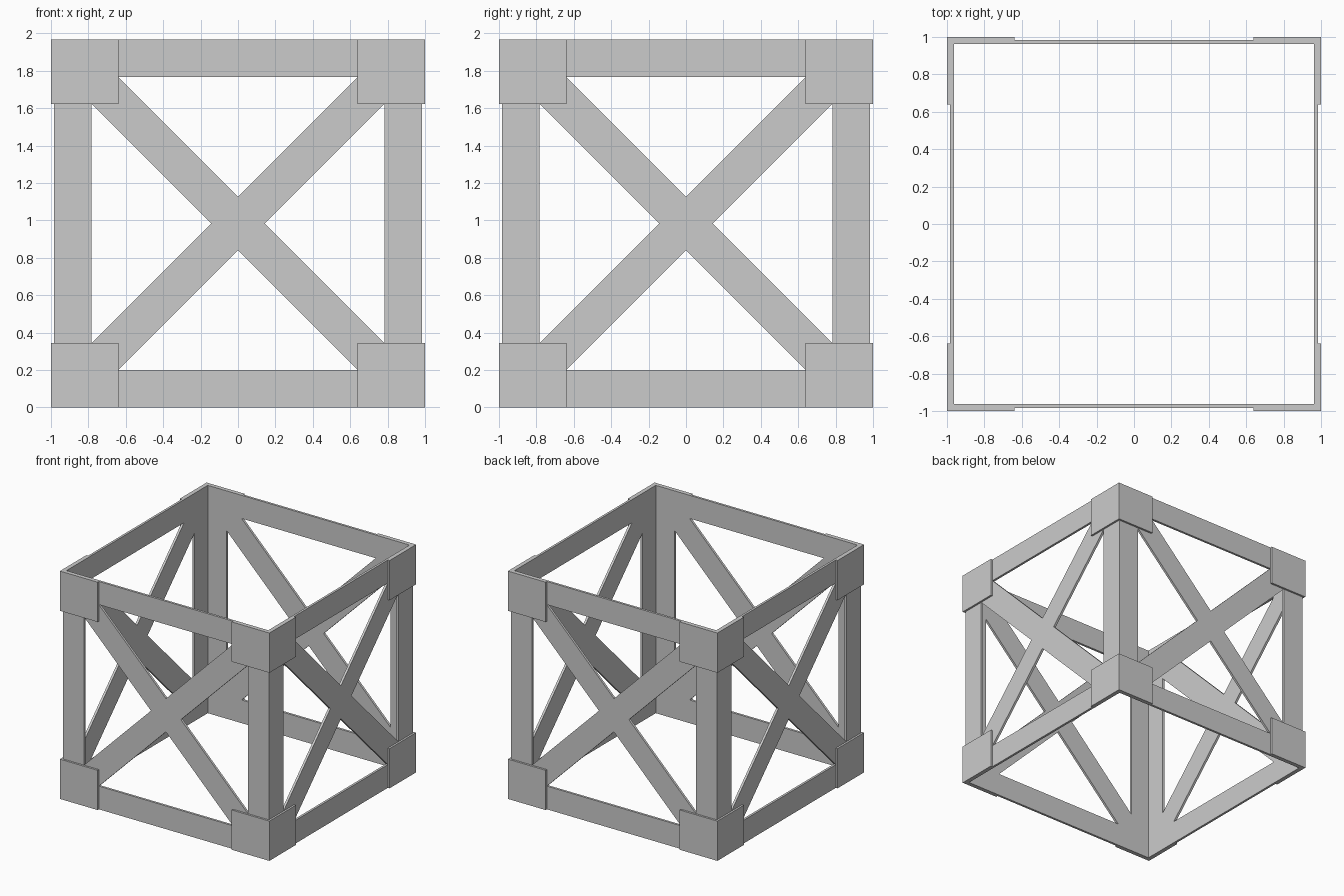
import bpy, bmesh
from math import pi
from mathutils import Matrix, Vector

if "Cube" in bpy.data.objects:
    bpy.data.objects.remove(bpy.data.objects["Cube"])

OUT, INN, PLATE = 0.983, 0.963, 1.0   # frame outer face, inner face, plate face
H = 0.983                              # half height
OPEN, BASE = 0.783, 0.64               # opening half size, triangle hole half base
APEX = OPEN - BASE                     # triangle hole tip distance from centre


def finish(bm, name):
    bmesh.ops.remove_doubles(bm, verts=bm.verts, dist=0.0005)
    bmesh.ops.recalc_face_normals(bm, faces=bm.faces)
    mesh = bpy.data.meshes.new(name)
    bm.to_mesh(mesh)
    bm.free()
    ob = bpy.data.objects.new(name, mesh)
    bpy.context.collection.objects.link(ob)
    return ob


def add_panel(bm, turn):
    """Mitred square panel with four triangular holes left by the cross brace."""
    layers = []
    for d in (OUT, INN):
        sides = []
        for k in range(4):
            # outer corner, hole base start, hole base end, hole tip
            pts = []
            for u, v in ((-H, H), (-BASE, OPEN), (BASE, OPEN), (0, APEX)):
                p = Matrix.Rotation(-k * pi / 2, 2) @ Vector((u, v))
                if abs(u) == H:
                    p.x = d if p.x > 0 else -d
                pts.append(bm.verts.new(turn @ Vector((p.x, -d, p.y + H))))
            sides.append(pts)
        layers.append(sides)
        for k in range(4):
            c, a, b, t = sides[k]
            c2, a2, b2, t2 = sides[(k + 1) % 4]
            bm.faces.new((c, c2, b, a))        # edge bar
            bm.faces.new((c2, a2, b))          # corner
            bm.faces.new((b, a2, t2, t))       # brace arm
        bm.faces.new([s[3] for s in sides])    # brace crossing
    o, i = layers
    for k in range(4):
        for m, n in ((1, 2), (2, 3), (3, 1)):  # hole walls
            bm.faces.new((o[k][m], o[k][n], i[k][n], i[k][m]))
    for k in (0, 2):                           # top and bottom rims
        n = (k + 1) % 4
        bm.faces.new((o[k][0], o[n][0], i[n][0], i[k][0]))


# Four-sided braced frame
bm = bmesh.new()
for q in range(4):
    add_panel(bm, Matrix.Rotation(q * pi / 2, 3, 'Z'))
finish(bm, "braced_frame")

# Angle plates wrapped round the corners, top and bottom
profile = [(PLATE, BASE), (PLATE, PLATE), (BASE, PLATE),
           (BASE, OUT), (OUT, OUT), (OUT, BASE)]
plate_h = H - BASE
for label, z in (("bottom", 0), ("top", 2 * H - plate_h)):
    for q in range(4):
        bm = bmesh.new()
        face = bm.faces.new([bm.verts.new((x, y, z)) for x, y in profile])
        ext = bmesh.ops.extrude_face_region(bm, geom=[face], use_keep_orig=True)
        top = [v for v in ext["geom"] if isinstance(v, bmesh.types.BMVert)]
        bmesh.ops.translate(bm, verts=top, vec=(0, 0, plate_h))
        bmesh.ops.rotate(bm, verts=bm.verts, matrix=Matrix.Rotation(q * pi / 2, 3, 'Z'))
        finish(bm, f"{label}_corner_plate_{q + 1}")
